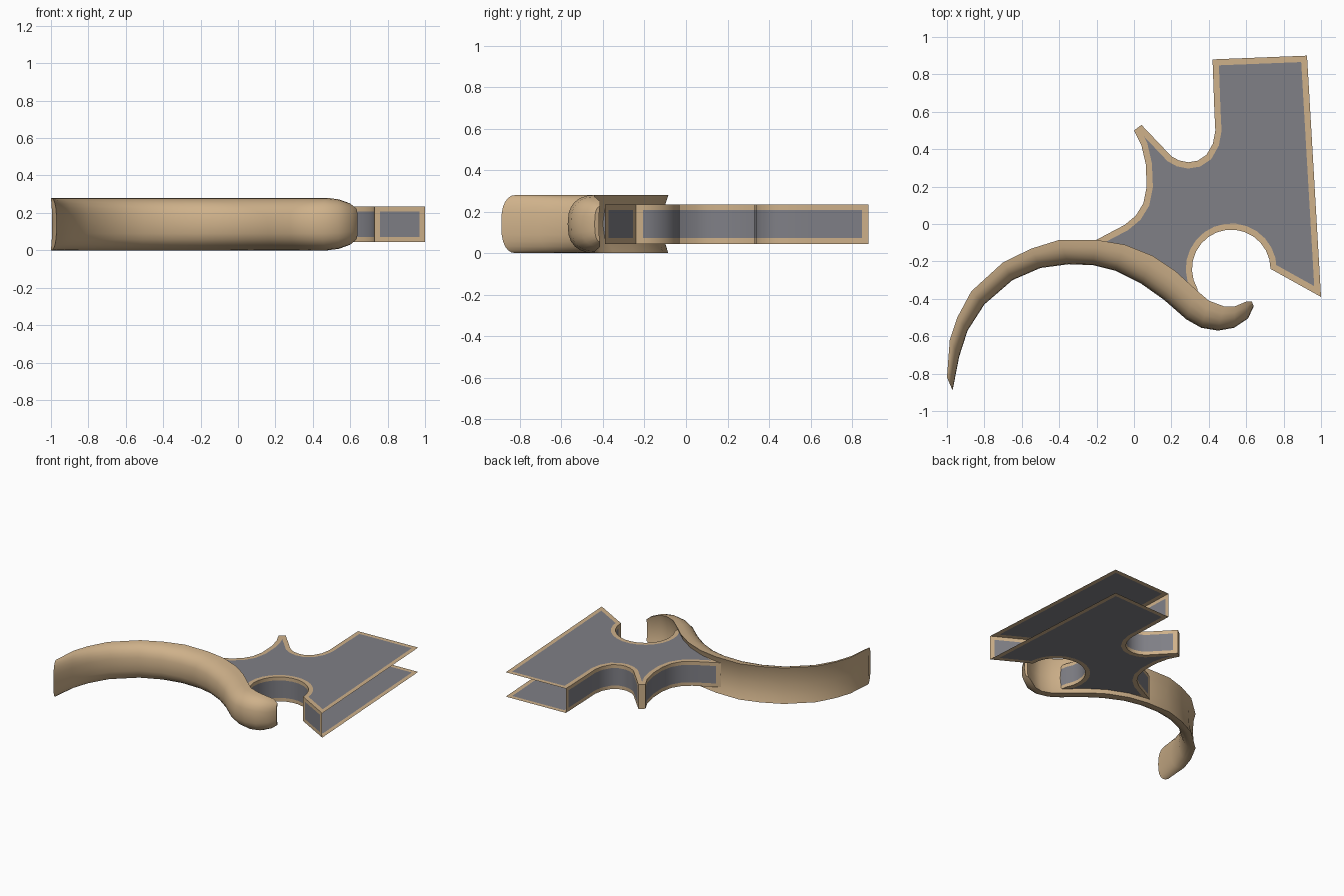
import bpy, math
from mathutils import Vector

if "Cube" in bpy.data.objects:
    bpy.data.objects.remove(bpy.data.objects["Cube"])


def material(name, rgb):
    m = bpy.data.materials.new(name)
    m.diffuse_color = (*rgb, 1)
    m.use_nodes = True
    m.node_tree.nodes["Principled BSDF"].inputs["Base Color"].default_value = m.diffuse_color
    return m


TAN = material("tan", (0.62, 0.44, 0.255))
GREY = material("grey", (0.215, 0.215, 0.24))


def make(name, verts, faces, mats, angle=35):
    me = bpy.data.meshes.new(name)
    me.from_pydata(verts, [], faces)
    me.materials.append(TAN)
    me.materials.append(GREY)
    me.polygons.foreach_set("material_index", mats)
    me.update()
    ob = bpy.data.objects.new(name, me)
    bpy.context.collection.objects.link(ob)
    bpy.ops.object.select_all(action='DESELECT')
    ob.select_set(True)
    bpy.context.view_layer.objects.active = ob
    bpy.ops.object.shade_smooth_by_angle(angle=math.radians(angle))
    return ob


# ---- Body outline, counter-clockwise, split into runs at the corners
Z0, Z1, RIM = 0.045, 0.235, 0.033
back_notch = [(.42, .88), (.43, .6), (.435, .5), (.422, .43), (.388, .37), (.34, .338),
              (.29, .33), (.24, .34), (.2, .362), (.04, .53)]
spike_end = [(.04, .53), (0, .5)]
left_curve = [(0, .5), (.04, .42), (.063, .32), (.068, .2), (.05, .11), (.01, .045),
              (-.05, -.005), (-.23, -.1)]
under_lever = [(-.23, -.1), (-.05, -.17), (.1, -.24), (.22, -.33), (.35, -.43)]
round_notch = [(.35, -.43)] + [(.52 + .21 * math.cos(math.radians(a)), -.24 + .21 * math.sin(math.radians(a)))
                               for a in range(210, -1, -14)]
front_edge = [round_notch[-1], (1, -.39)]
right_edge = [(1, -.39), (.925, .9)]
runs = [back_notch, spike_end, left_curve, under_lever, round_notch, front_edge, right_edge]
outline = [Vector(p) for r in runs for p in r[:-1]] + [Vector(right_edge[-1])]


def inset(pts, d):
    out = []
    for i, p in enumerate(pts):
        a = (p - pts[i - 1]).normalized()
        b = (pts[(i + 1) % len(pts)] - p).normalized()
        na, nb = Vector((-a.y, a.x)), Vector((-b.y, b.x))
        out.append(p + (na + nb) * d / (1 + na.dot(nb)))
    return out


# ---- Top and bottom plates: grey panel with a tan rim
n = len(outline)
inner = inset(outline, RIM)
for name, z, up in (("top_plate", Z1, True), ("bottom_plate", Z0, False)):
    verts = [(p.x, p.y, z) for p in outline + inner]
    faces = [(i, (i + 1) % n, n + (i + 1) % n, n + i) for i in range(n)] + [tuple(range(n, 2 * n))]
    if not up:
        faces = [f[::-1] for f in faces]
    make(name, verts, faces, [0] * n + [1])


# ---- Side walls: three rows, grey in the middle away from the ends
def wall(name, run, grey=True):
    pts = [Vector(p) for p in run]
    if grey:
        pts.insert(1, pts[0] + (pts[1] - pts[0]).normalized() * RIM)
        pts.insert(-1, pts[-1] + (pts[-2] - pts[-1]).normalized() * RIM)
    zs = (Z0, Z0 + .027, Z1 - .027, Z1)
    verts = [(p.x, p.y, z) for p in pts for z in zs]
    faces, mats = [], []
    for i in range(len(pts) - 1):
        for k in range(3):
            faces.append((4 * i + k, 4 * i + 4 + k, 4 * i + 5 + k, 4 * i + 1 + k))
            mats.append(int(grey and k == 1 and 0 < i < len(pts) - 2))
    make(name, verts, faces, mats)


wall("back_notch_wall", back_notch)
wall("spike_end_wall", spike_end, False)
wall("left_wall", left_curve)
wall("round_notch_wall", round_notch)
wall("front_wall", front_edge)

# ---- Curved lever: stations of back point, front point, half height
stations = [
    (-1, -.82, -.97, -.89, .14), (-.985, -.62, -.935, -.71, .14), (-.945, -.5, -.89, -.57, .14),
    (-.87, -.36, -.8, -.43, .14), (-.7, -.205, -.65, -.3, .14), (-.55, -.132, -.5, -.235, .14),
    (-.4, -.085, -.35, -.215, .14), (-.2, -.085, -.22, -.22, .14), (-.05, -.11, -.1, -.25, .14),
    (.1, -.17, .04, -.32, .14), (.22, -.25, .16, -.405, .14), (.33, -.35, .28, -.51, .14),
    (.4, -.41, .36, -.555, .14), (.48, -.44, .45, -.57, .14), (.54, -.44, .535, -.555, .132),
    (.6, -.415, .61, -.505, .11), (.63, -.415, .64, -.44, .085)]
# Crescent section: (depth from back to front, height)
section = []
for k in range(13):
    t = math.pi * k / 12
    c = math.cos(t)
    section.append((math.sin(t) ** .9, math.copysign(abs(c) ** .75, c)))
section += [(.14, -.6), (.19, 0), (.14, .6)]
m = len(section)
verts = []
for bx, by, fx, fy, h in stations:
    for d, s in section:
        verts.append((bx + (fx - bx) * d, by + (fy - by) * d, .14 + s * h))
faces = [(i * m + k, i * m + (k + 1) % m, (i + 1) * m + (k + 1) % m, (i + 1) * m + k)
         for i in range(len(stations) - 1) for k in range(m)]
last = (len(stations) - 1) * m
faces += [tuple(range(m))[::-1], tuple(range(last, last + m))]
make("curved_lever", verts, faces, [0] * len(faces), 45)
